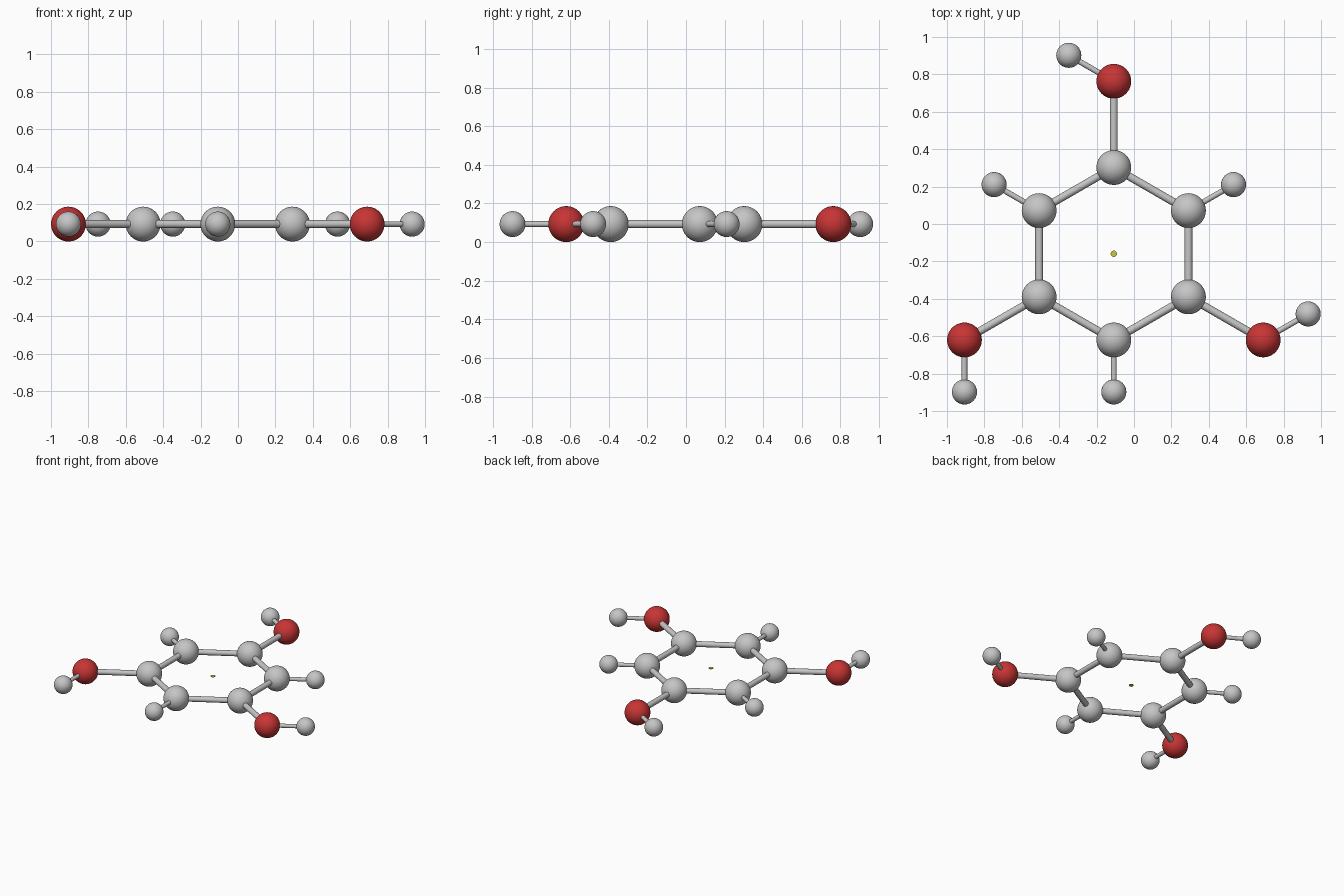
import bpy, math
from mathutils import Vector

if "Cube" in bpy.data.objects:
    bpy.data.objects.remove(bpy.data.objects["Cube"])


def material(name, rgb):
    m = bpy.data.materials.new(name)
    m.diffuse_color = (*rgb, 1)
    m.use_nodes = True
    m.node_tree.nodes["Principled BSDF"].inputs["Base Color"].default_value = m.diffuse_color
    return m


GREY = material("light grey", (0.56, 0.56, 0.56))
RED = material("red", (0.58, 0.035, 0.035))
YELLOW = material("yellow", (0.58, 0.58, 0.05))

BIG, SMALL = 0.093, 0.067            # atom radii
THICK, THIN = 0.021, 0.015           # bond radii
RING, LINK_H = 0.461, 0.278          # ring radius / long bond, short bond
CENTRE = Vector((-0.108, -0.159, BIG))


def polar(deg, r):
    a = math.radians(deg)
    return Vector((r * math.cos(a), r * math.sin(a), 0))


def finish(name, mat):
    ob = bpy.context.object
    ob.name = name
    ob.data.materials.append(mat)
    bpy.ops.object.shade_smooth_by_angle(angle=math.radians(40))


def atom(name, pos, r, mat):
    bpy.ops.mesh.primitive_uv_sphere_add(segments=40, ring_count=24, radius=r, location=pos)
    finish(name, mat)


def bond(name, a, b, r):
    d = b - a
    bpy.ops.mesh.primitive_cylinder_add(vertices=24, radius=r, depth=d.length, location=(a + b) / 2)
    bpy.context.object.rotation_euler = d.to_track_quat('Z', 'Y').to_euler()
    finish(name, GREY)


for i in range(6):
    ang = 90 + 60 * i
    c = CENTRE + polar(ang, RING)
    # ring atom and the bond to its neighbour
    atom("carbon_atom", c, BIG, GREY)
    bond("ring_bond", c, CENTRE + polar(ang + 60, RING), THICK)
    if i % 2 == 0:
        # red atom with a bent small atom
        o = c + polar(ang, RING)
        h = o + polar(ang + 60, LINK_H)
        bond("oxygen_bond", c, o, THICK)
        atom("oxygen_atom", o, BIG, RED)
        bond("hydrogen_bond", o, h, THIN)
    else:
        # small atom straight outwards
        h = c + polar(ang, LINK_H)
        bond("hydrogen_bond", c, h, THIN)
    atom("hydrogen_atom", h, SMALL, GREY)

# flat marker in the ring centre
bpy.ops.mesh.primitive_cylinder_add(vertices=24, radius=0.017, depth=0.004, location=CENTRE)
finish("centre_marker", YELLOW)
